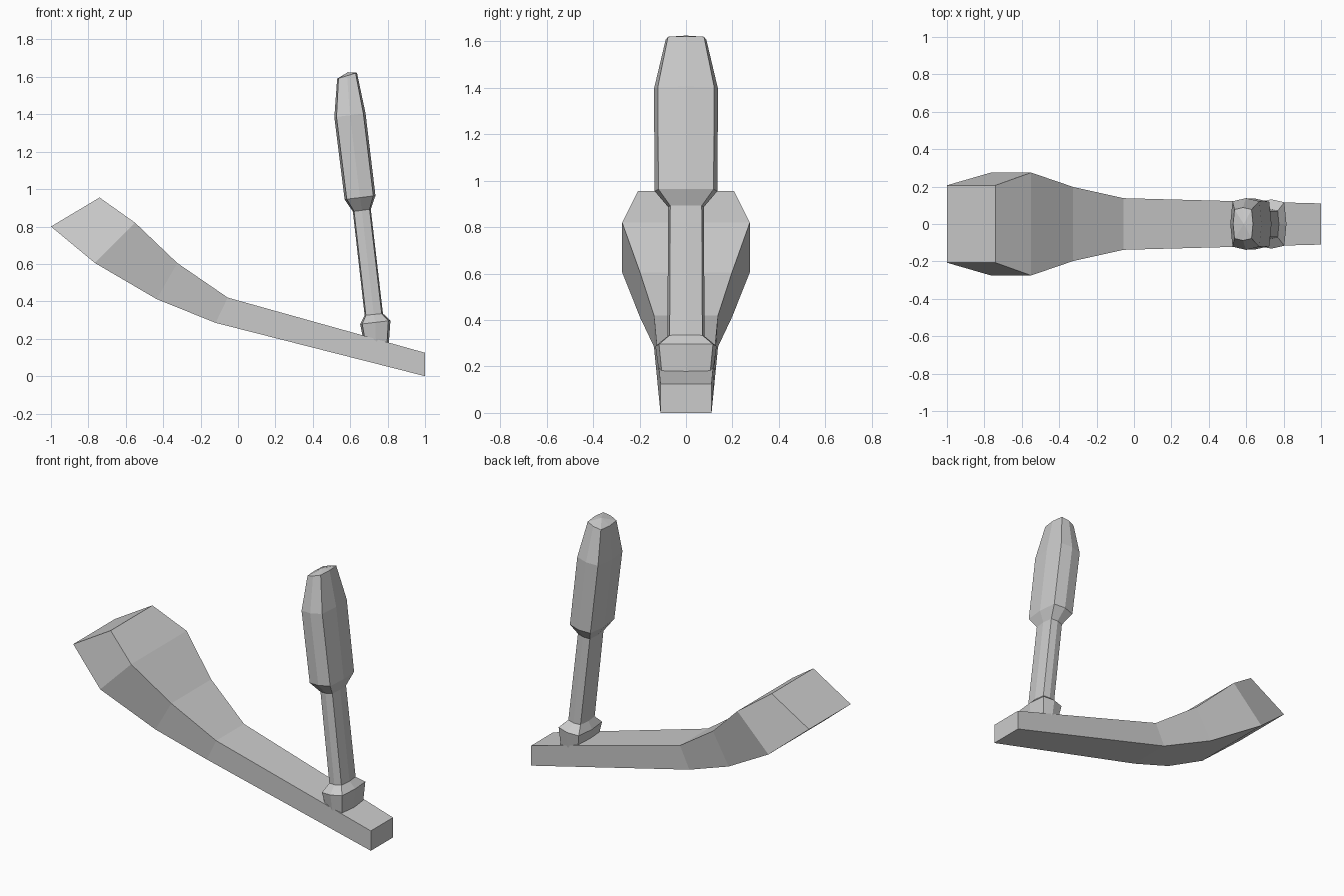
import bpy, bmesh
from mathutils import Vector

if "Cube" in bpy.data.objects:
    bpy.data.objects.remove(bpy.data.objects["Cube"])


def loft(name, rings, peak=None):
    """Skin a list of closed point rings; an optional peak makes a fan cap."""
    bm = bmesh.new()
    loops = [[bm.verts.new(p) for p in ring] for ring in rings]
    n = len(loops[0])
    for a, b in zip(loops, loops[1:]):
        for i in range(n):
            j = (i + 1) % n
            bm.faces.new((a[i], a[j], b[j], b[i]))
    bm.faces.new(loops[0])
    if peak is None:
        bm.faces.new(loops[-1])
    else:
        tip = bm.verts.new(peak)
        for i in range(n):
            bm.faces.new((loops[-1][i], loops[-1][(i + 1) % n], tip))
    bmesh.ops.recalc_face_normals(bm, faces=bm.faces)
    mesh = bpy.data.meshes.new(name)
    bm.to_mesh(mesh)
    bm.free()
    obj = bpy.data.objects.new(name, mesh)
    bpy.context.collection.objects.link(obj)
    return obj


def box_ring(tx, tz, bx, bz, w):
    return [(tx, -w, tz), (tx, w, tz), (bx, w, bz), (bx, -w, bz)]


# Unit outline of the lever: (position left to right, share of half width)
OUTLINE = [(0, 0), (.07, .88), (.5, 1), (.93, .88),
           (1, 0), (.93, -.88), (.5, -1), (.07, -.88)]


def lever_ring(lx, lz, rx, rz, w):
    left, right = Vector((lx, 0, lz)), Vector((rx, 0, rz))
    return [left.lerp(right, t) + Vector((0, s * w, 0)) for t, s in OUTLINE]


# Curved arm: top x, z, bottom x, z, half width
arm = [(-.74, .955, -1, .80, .207), (-.55, .82, -.765, .605, .275),
       (-.325, .605, -.435, .412, .198), (-.055, .42, -.12, .285, .138),
       (1, .125, 1, 0, .11)]
loft("curved_arm", [box_ring(*r) for r in arm])

# Lever: left x, z, right x, z, half width
collar = [(.668, .205, .806, .168, .118), (.653, .278, .815, .297, .132),
          (.677, .325, .775, .335, .08)]
shaft = [(.677, .325, .775, .335, .08), (.614, .88, .71, .893, .077)]
grip = [(.614, .88, .71, .893, .077), (.57, .945, .735, .965, .135),
        (.515, 1.385, .682, 1.405, .138), (.53, 1.59, .636, 1.622, .088)]
loft("lever_collar", [lever_ring(*r) for r in collar])
loft("lever_shaft", [lever_ring(*r) for r in shaft])
loft("lever_grip", [lever_ring(*r) for r in grip], peak=(.587, 0, 1.625))
